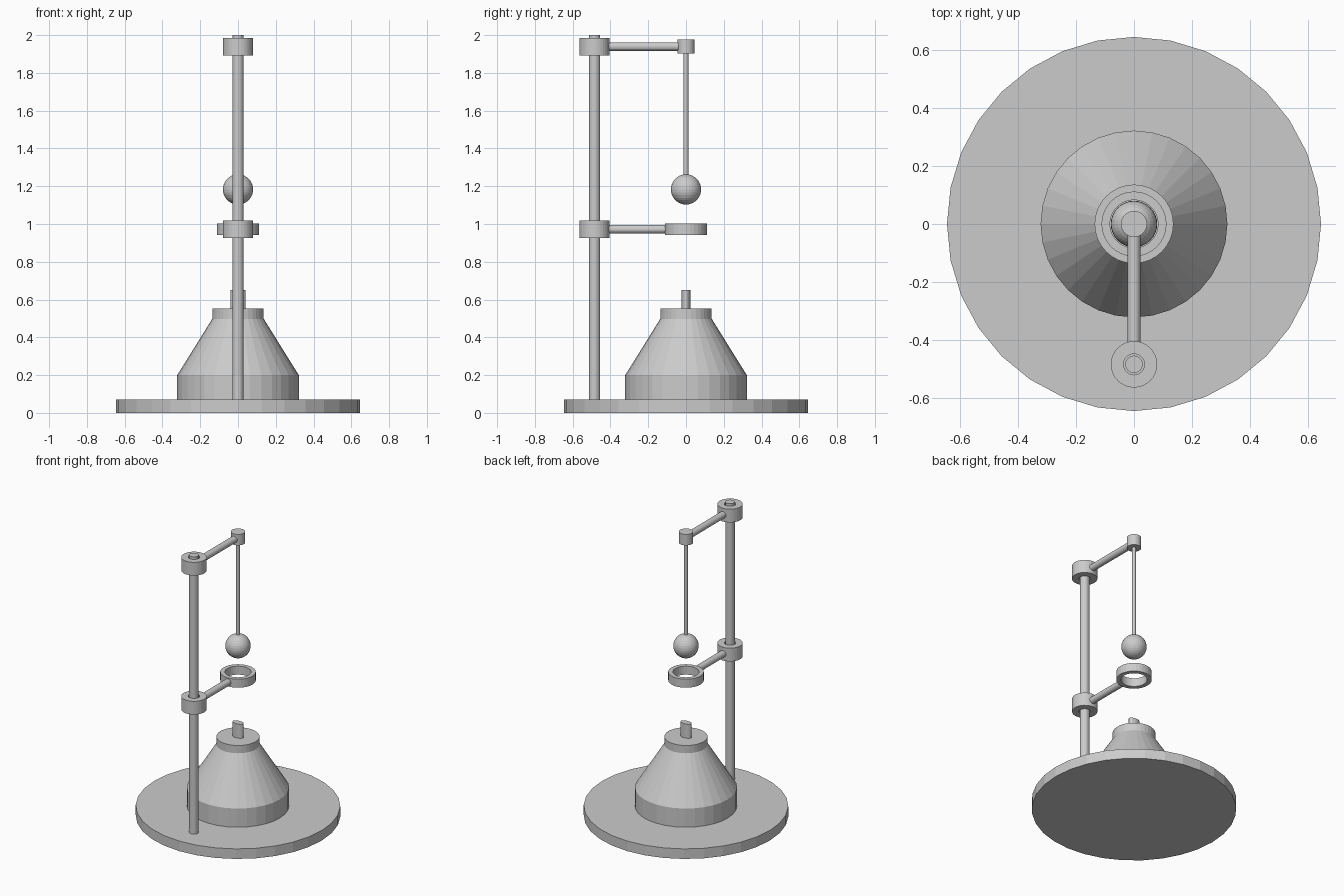
import bpy, bmesh
from math import sin, cos, tau

if "Cube" in bpy.data.objects:
    bpy.data.objects.remove(bpy.data.objects["Cube"])

POLE_Y = -0.484


def mesh_object(name, bm):
    bmesh.ops.remove_doubles(bm, verts=bm.verts, dist=1e-5)
    bmesh.ops.recalc_face_normals(bm, faces=bm.faces)
    me = bpy.data.meshes.new(name)
    bm.to_mesh(me)
    bm.free()
    ob = bpy.data.objects.new(name, me)
    bpy.context.collection.objects.link(ob)
    return ob


def lathe(name, profile, y=0.0, sides=32, closed=False, sx=1.0, sy=1.0):
    """Revolve (radius, z) points about a vertical axis at y; cap or close the loop."""
    bm = bmesh.new()
    rings = [[bm.verts.new((r * sx * cos(tau * i / sides),
                            y + r * sy * sin(tau * i / sides), z))
              for i in range(sides)] for r, z in profile]
    pairs = list(zip(rings, rings[1:]))
    if closed:
        pairs.append((rings[-1], rings[0]))
    else:
        bm.faces.new(rings[0])
        bm.faces.new(rings[-1])
    for a, b in pairs:
        for i in range(sides):
            j = (i + 1) % sides
            bm.faces.new((a[i], a[j], b[j], b[i]))
    return mesh_object(name, bm)


def tube(name, r_in, r_out, z0, z1, y=0.0):
    return lathe(name, [(r_out, z0), (r_out, z1), (r_in, z1), (r_in, z0)], y, closed=True)


def arm(name, y0, y1, z, r=0.023):
    """Horizontal rod along y."""
    ob = lathe(name, [(r, 0), (r, y1 - y0)])
    ob.rotation_euler.x = -tau / 4
    ob.location = (0, y0, z)
    return ob


# Base plate and upright
lathe("base_plate", [(0.645, 0), (0.645, 0.07)])
lathe("upright_pole", [(0.03, 0.06), (0.03, 2.0)], POLE_Y)

# Spirit burner: body, shoulder, neck, oval wick
lathe("burner_body", [(0.322, 0.07), (0.322, 0.2), (0.136, 0.498), (0.136, 0.552)])
lathe("burner_wick", [(1, 0.54), (1, 0.65)], sx=0.04, sy=0.023)

# Clamps on the upright
for name, z in (("lower_clamp", 0.972), ("upper_clamp", 1.939)):
    tube(name, 0.036, 0.08, z - 0.046, z + 0.046, POLE_Y)

# Lower arm with ring
arm("lower_arm", POLE_Y + 0.045, -0.095, 0.972)
tube("test_ring", 0.083, 0.112, 0.943, 1.002)

# Upper arm with hanger, suspension rod and ball
arm("upper_arm", POLE_Y + 0.045, -0.02, 1.939)
lathe("hanger_cap", [(0.045, 1.902), (0.045, 1.978)])
lathe("suspension_rod", [(0.012, 1.2), (0.012, 1.91)])
bm = bmesh.new()
bmesh.ops.create_uvsphere(bm, u_segments=32, v_segments=16, radius=0.08)
ball = mesh_object("test_ball", bm)
ball.location.z = 1.183
